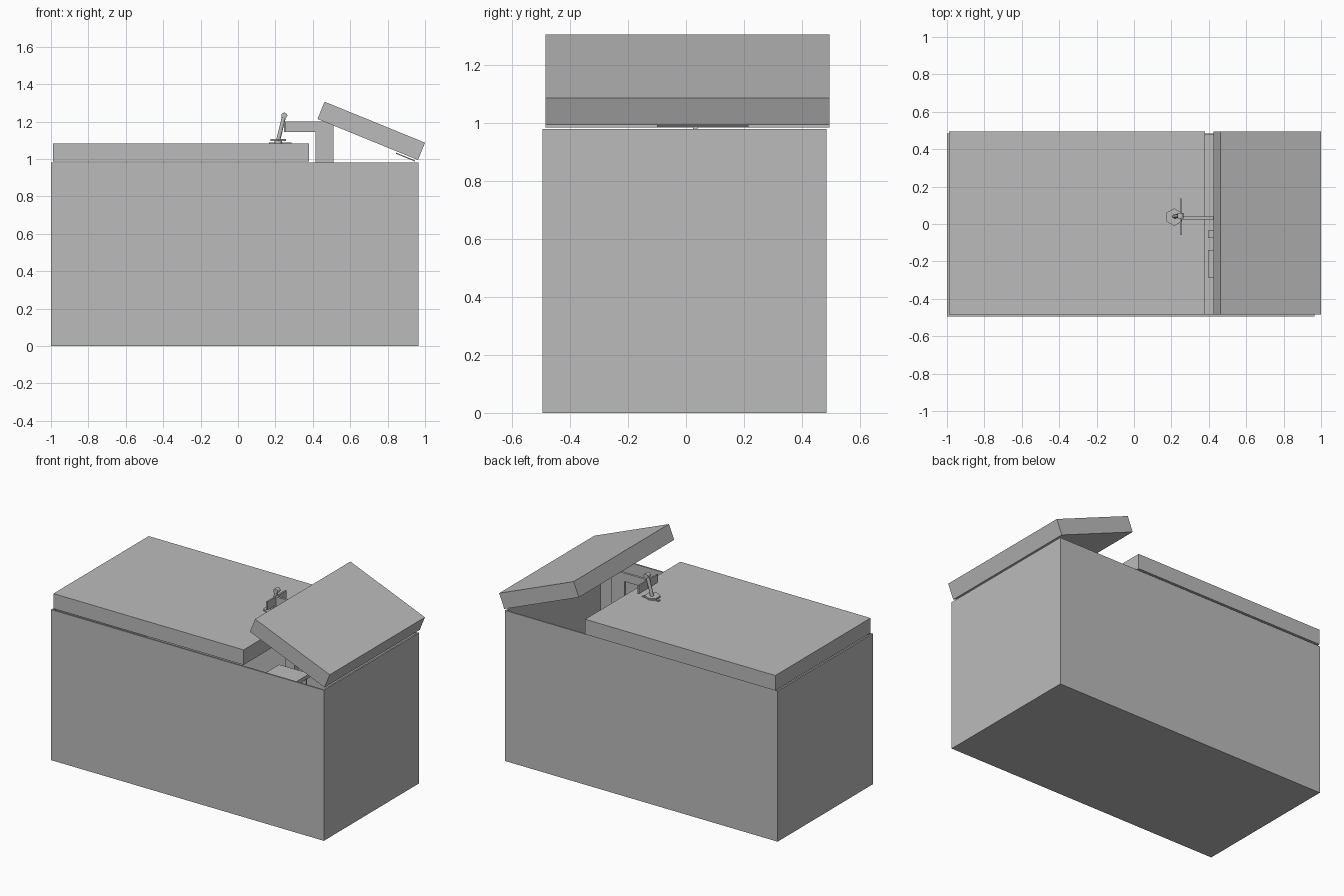
import bpy, math
from mathutils import Vector

old = bpy.data.objects.get("Cube")
if old:
    bpy.data.objects.remove(old, do_unlink=True)

grey = bpy.data.materials.new("plain grey")
grey.use_nodes = True
colour = (0.5, 0.5, 0.5, 1)
grey.diffuse_color = colour
grey.node_tree.nodes["Principled BSDF"].inputs["Base Color"].default_value = colour


def mesh_object(name, verts, faces):
    me = bpy.data.meshes.new(name)
    me.from_pydata(verts, [], faces)
    me.materials.append(grey)
    ob = bpy.data.objects.new(name, me)
    bpy.context.collection.objects.link(ob)
    return ob


def prism(name, profile, y0, y1):
    """Extrude an anticlockwise (x, z) profile along y."""
    n = len(profile)
    verts = [(x, y, z) for y in (y0, y1) for x, z in profile]
    faces = [tuple(range(n)), tuple(reversed(range(n, 2 * n)))]
    faces += [(i, i + n, (i + 1) % n + n, (i + 1) % n) for i in range(n)]
    return mesh_object(name, verts, faces)


def box(name, x, y, z):
    return prism(name, [(x[0], z[0]), (x[1], z[0]), (x[1], z[1]), (x[0], z[1])], *y)


def rod(name, a, b, radius, sides=8):
    a, b = Vector(a), Vector(b)
    d = b - a
    bpy.ops.mesh.primitive_cylinder_add(
        vertices=sides, radius=radius, depth=d.length, location=(a + b) / 2,
        rotation=d.to_track_quat('Z', 'Y').to_euler())
    ob = bpy.context.object
    ob.name = name
    ob.data.materials.append(grey)
    if sides > 6:
        bpy.ops.object.shade_smooth_by_angle(angle=math.radians(50))
    return ob


# Open-topped chest with thin walls
X, Y, TOP, WALL = (-1, 0.965), (-0.495, 0.485), 0.98, 0.01
rings = []
for inset, z in ((0, 0), (0, TOP), (WALL, TOP), (WALL, WALL)):
    x0, x1, y0, y1 = X[0] + inset, X[1] - inset, Y[0] + inset, Y[1] - inset
    rings += [(x0, y0, z), (x1, y0, z), (x1, y1, z), (x0, y1, z)]
shell = [(3, 2, 1, 0), (12, 13, 14, 15)]
for r in (0, 4, 8):
    shell += [(r + i, r + (i + 1) % 4, r + (i + 1) % 4 + 4, r + i + 4) for i in range(4)]
mesh_object("chest", rings, shell)

# Closed lid and the shorter tilted lid
LID_Y = (-0.485, 0.495)
box("fixed_lid", (-0.99, 0.38), LID_Y, (0.985, 1.083))
tilted = box("tilted_lid", (-0.29, 0.29), LID_Y, (-0.05, 0.05))
tilted.location = (0.7125, 0, 1.15)
tilted.rotation_euler.y = math.radians(22.2)

# Hinge leaf below the tilted lid
leaf = box("hinge_leaf", (-0.055, 0.055), (-0.1, 0.215), (-0.003, 0.003))
leaf.location = (0.895, 0, 1.01)
leaf.rotation_euler.y = math.radians(22.2)

# Bent bracket rising out of the chest, with a cross plate at its end
prism("bracket", [(0.25, 1.145), (0.415, 1.145), (0.415, 0.8), (0.51, 0.8),
                  (0.51, 1.2), (0.25, 1.2)], 0.025, 0.04)
box("bracket_end_plate", (0.245, 0.255), (-0.06, 0.135), (1.145, 1.2))

# Lever standing on a hexagonal foot
rod("foot_stem", (0.215, 0.037, 1.083), (0.215, 0.037, 1.1), 0.02)
rod("foot_plate", (0.215, 0.037, 1.097), (0.215, 0.037, 1.107), 0.047, 6)
box("foot_base", (0.165, 0.285), (0.028, 0.046), (1.083, 1.089))
rod("lever", (0.215, 0.04, 1.1), (0.248, 0.045, 1.235), 0.011)
rod("lever_knob", (0.248, 0.03, 1.232), (0.248, 0.06, 1.232), 0.016, 12)

# Tray and its supports inside the chest
box("inner_tray", (0.395, 0.615), (-0.285, -0.14), (0.835, 0.86))
box("inner_block", (0.395, 0.46), (-0.075, -0.035), (0.8, 0.9))
for i, y in enumerate((-0.265, -0.16)):
    rod("tray_post_%d" % (i + 1), (0.59, y, WALL), (0.59, y, 0.84), 0.015)
